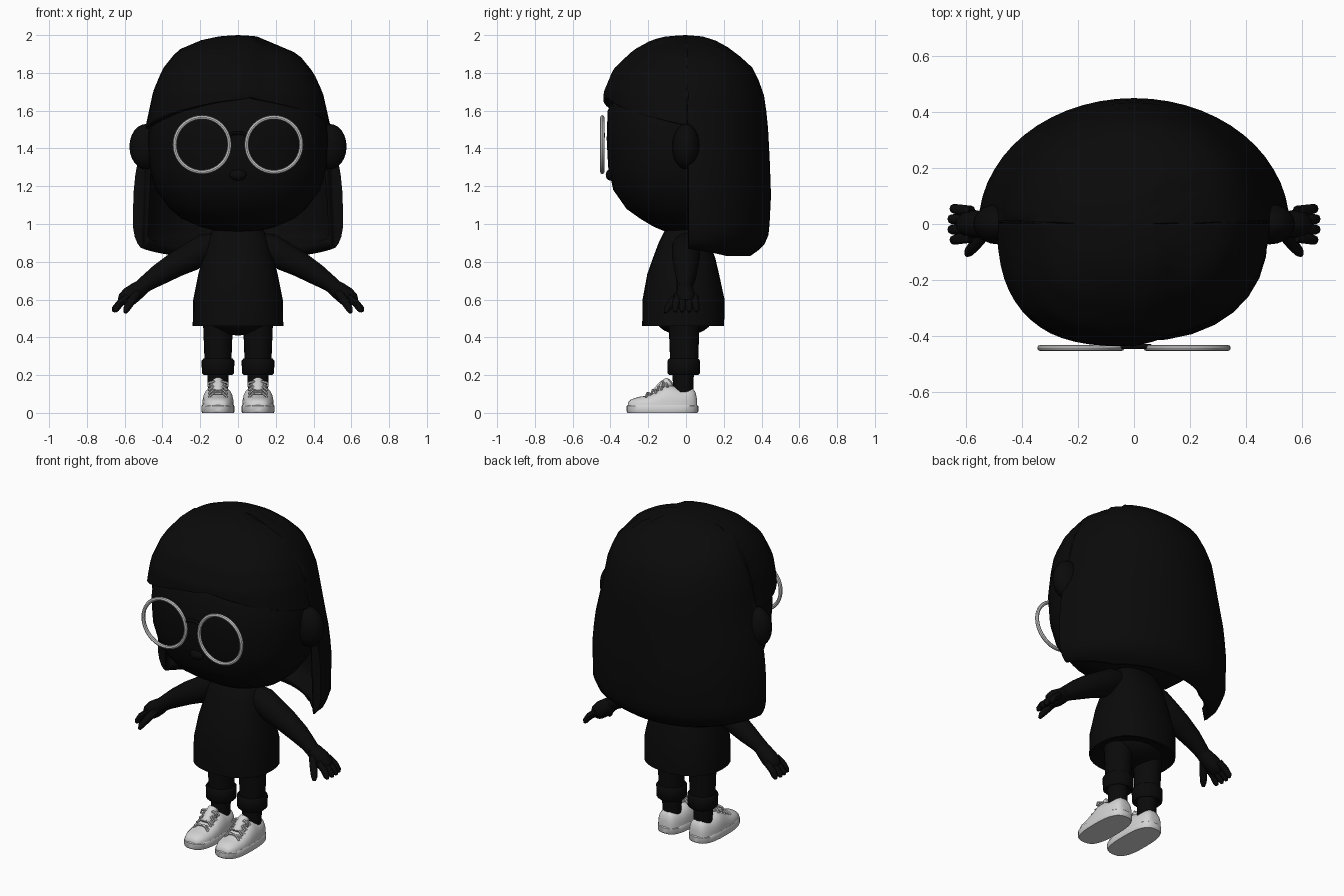
import bpy, bmesh, math
from mathutils import Vector

if "Cube" in bpy.data.objects:
    bpy.data.objects.remove(bpy.data.objects["Cube"], do_unlink=True)


def material(name, value):
    m = bpy.data.materials.new(name)
    m.use_nodes = True
    colour = (value, value, value, 1)
    m.diffuse_color = colour
    m.node_tree.nodes["Principled BSDF"].inputs["Base Color"].default_value = colour
    return m


BLACK = material("black", 0.003)
PALE = material("pale grey", 0.65)


def finish(name, bm, mat, angle=45, recalc=True):
    if recalc:
        bmesh.ops.recalc_face_normals(bm, faces=bm.faces)
    me = bpy.data.meshes.new(name)
    bm.to_mesh(me)
    bm.free()
    me.materials.append(mat)
    ob = bpy.data.objects.new(name, me)
    bpy.context.collection.objects.link(ob)
    bpy.ops.object.select_all(action='DESELECT')
    ob.select_set(True)
    bpy.context.view_layer.objects.active = ob
    bpy.ops.object.shade_smooth_by_angle(angle=math.radians(angle))
    return ob


def spow(v, p):
    return math.copysign(abs(v) ** p, v)


def oval(cx, cy, z, rx, ry, e=2.0, n=24):
    pts = []
    for i in range(n):
        a = math.tau * i / n
        pts.append(Vector((cx + rx * spow(math.cos(a), 2 / e),
                           cy + ry * spow(math.sin(a), 2 / e), z)))
    return pts


def loft(name, rings, mat, angle=45):
    bm = bmesh.new()
    rows = [[bm.verts.new(p) for p in ring] for ring in rings]
    n = len(rows[0])
    for lo, hi in zip(rows, rows[1:]):
        for i in range(n):
            k = (i + 1) % n
            bm.faces.new((lo[i], lo[k], hi[k], hi[i]))
    bm.faces.new(rows[0][::-1])
    bm.faces.new(rows[-1])
    return finish(name, bm, mat, angle)


def tube(name, path, mat, n=12):
    # path points are (x, y, z, radius)
    pts = [Vector(p[:3]) for p in path]
    rings = []
    for i, p in enumerate(pts):
        t = (pts[min(i + 1, len(pts) - 1)] - pts[max(i - 1, 0)]).normalized()
        u = Vector((0, 1, 0)).cross(t).normalized()
        v = t.cross(u)
        r = path[i][3]
        rings.append([p + r * (math.cos(math.tau * k / n) * u + math.sin(math.tau * k / n) * v)
                      for k in range(n)])
    return loft(name, rings, mat)


def ball(name, centre, size, mat):
    bm = bmesh.new()
    bmesh.ops.create_uvsphere(bm, u_segments=20, v_segments=12, radius=1)
    bmesh.ops.scale(bm, vec=size, verts=bm.verts)
    bmesh.ops.translate(bm, vec=centre, verts=bm.verts)
    return finish(name, bm, mat)


# Head: z, half width, front depth, back depth
HEAD = [(0.96, .10, .11, .10), (0.985, .20, .17, .16), (1.03, .30, .245, .22),
        (1.08, .36, .315, .28), (1.18, .435, .385, .34), (1.3, .47, .412, .37),
        (1.45, .48, .42, .38), (1.6, .46, .415, .37), (1.75, .38, .33, .32), (1.88, .2, .18, .18)]
loft("head", [oval(0, (b - f) / 2, z, w, (f + b) / 2, 2.3, 32) for z, w, f, b in HEAD], BLACK)
ball("nose", (0, -.4, 1.26), (.045, .025, .03), BLACK)

# Hair shell: z, half width, front depth, back depth
HAIR = [(2.0, 0, 0, 0), (1.995, .09, .1, .08), (1.975, .19, .18, .15), (1.92, .32, .28, .25),
        (1.82, .40, .385, .36), (1.7, .45, .435, .41), (1.6, .47, .44, .425),
        (1.5, .49, .43, .435), (1.3, .54, .42, .445), (1.15, .555, .42, .45),
        (.95, .555, .42, .44), (.88, .525, .4, .41), (.83, .42, .3, .34)]


def hair_radii(z):
    for hi, lo in zip(HAIR, HAIR[1:]):
        if z >= lo[0]:
            t = (hi[0] - z) / (hi[0] - lo[0])
            return [h + (l - h) * t for h, l in zip(hi[1:], lo[1:])]
    return HAIR[-1][1:]


def hair_point(a, z):
    w, front, back = hair_radii(z)
    s, c = math.sin(a), math.cos(a)
    if c > 0:
        e = 2.8 if s < 0 else 2.3
        x, y = w * spow(s, 2 / e), -front * c ** (2 / e)
        if s > 0:
            y *= 1 - .07 * min(1, s * 4)
    else:
        x, y = w * s, -back * c
    if z > 1.6 and y < .15:      # step at the parting
        z -= .02 * max(0, min(1, (x - .1) / .03)) * min(1, (z - 1.6) * 4)
    return (x, y, z)


def hair_edge(a):
    if abs(a) < 1.59:
        return 1.67 - .1 * abs(a - .12)      # fringe
    return .83 + .04 * max(0, 1 - (abs(a) - 1.59) * 1.5)


angles = sorted([-math.pi + math.tau * i / 56 for i in range(56)] + [-1.6, -1.58, 1.58, 1.6])
LEVELS = 20
bm = bmesh.new()
cols = []
for a in angles:
    low = hair_edge(a)
    cols.append([bm.verts.new(hair_point(a, 2 - (2 - low) * (1 - math.cos(math.pi * j / LEVELS)) / 2))
                 for j in range(LEVELS + 1)])
for c, d in zip(cols, cols[1:] + cols[:1]):
    for j in range(LEVELS):
        bm.faces.new((c[j], c[j + 1], d[j + 1], d[j]))
bmesh.ops.remove_doubles(bm, verts=bm.verts, dist=.0005)
hair = finish("hair", bm, BLACK, recalc=False)
shell = hair.modifiers.new("thickness", 'SOLIDIFY')
shell.thickness = .06
shell.offset = -1

# Neck, shirt and hips
loft("neck", [oval(0, 0, z, .1, .09) for z in (.9, 1.02)], BLACK)
SHIRT = [(.475, .20, -.015, .18), (.46, .225, -.015, .205), (.46, .24, -.015, .217),
         (.6, .237, -.013, .217), (.735, .21, -.015, .19), (.82, .187, -.01, .165),
         (.9, .165, -.01, .135), (.96, .14, -.01, .105), (.99, .09, -.005, .08)]
loft("shirt", [oval(0, y, z, w, d, 2.3, 28) for z, w, y, d in SHIRT], BLACK)
ball("hips", (0, -.01, .5), (.18, .15, .09), BLACK)

# Glasses
for s, side in ((1, "left"), (-1, "right")):
    bpy.ops.mesh.primitive_torus_add(major_radius=.145, minor_radius=.011, major_segments=40,
                                     minor_segments=8, location=(s * .19, -.443, 1.42),
                                     rotation=(math.pi / 2, 0, 0))
    rim = bpy.context.object
    rim.name = side + "_glasses_rim"
    rim.data.materials.append(PALE)
    bpy.ops.object.shade_smooth_by_angle()
tube("glasses_bridge", [(-.06, -.438, 1.46, .009), (-.025, -.438, 1.48, .009),
                        (.025, -.438, 1.48, .009), (.06, -.438, 1.46, .009)], BLACK, 8)

# Shoe outline shared by sole and upper
SHOE_Y, SHOE_L, SHOE_W = -.125, .19, .087


def shoe_width(y):
    t = min(1, abs((y - SHOE_Y) / SHOE_L))
    return SHOE_W * (1 - t ** 2.8) ** (1 / 2.8)


UPPER = [(-.308, .055), (-.29, .072), (-.25, .085), (-.2, .092), (-.15, .118), (-.11, .145),
         (-.07, .145), (-.03, .125), (.01, .13), (.035, .13), (.05, .11), (.058, .075)]

for s, side in ((1, "left"), (-1, "right")):
    ball(side + "_ear", (s * .485, 0, 1.41), (.09, .073, .12), BLACK)

    # Arm, hand and fingers
    tube(side + "_arm", [(s * x, y, z, r) for x, y, z, r in (
        (.1, 0, .9, .06), (.17, 0, .875, .075), (.25, 0, .825, .075), (.33, 0, .785, .067),
        (.42, 0, .73, .056), (.48, -.005, .69, .045), (.52, -.01, .66, .04))], BLACK, 16)
    tube(side + "_palm", [(s * x, y, z, r) for x, y, z, r in (
        (.49, -.01, .68, .038), (.53, -.005, .65, .046), (.57, 0, .62, .05),
        (.6, 0, .595, .045), (.615, 0, .58, .03))], BLACK)
    for i in range(4):
        y = .05 - .034 * i
        reach = .008 if i in (1, 2) else 0
        tube(f"{side}_finger_{i + 1}", [
            (s * .58, y * .9, .615, .02), (s * .625, y, .58, .02),
            (s * (.645 + reach), y * 1.1, .55, .017),
            (s * (.652 + reach), y * 1.1, .535, .008)], BLACK, 8)
    tube(side + "_thumb", [(s * .53, -.03, .64, .022), (s * .565, -.07, .59, .022),
                           (s * .59, -.1, .55, .018), (s * .597, -.11, .53, .009)], BLACK, 8)

    # Trouser leg, rolled cuff and ankle
    x = s * .106
    loft(side + "_trouser_leg", [oval(x, -.01, z, r, r + .003) for z, r in
                                 ((.24, .07), (.35, .074), (.5, .08))], BLACK)
    loft(side + "_cuff", [oval(x, -.012, z, r, r) for z, r in
                          ((.215, .055), (.2, .075), (.21, .085), (.275, .087), (.287, .078),
                           (.28, .06))], BLACK)
    loft(side + "_ankle", [oval(x, -.015, z, r, r) for z, r in ((.09, .052), (.24, .058))], BLACK)

    # Shoe
    loft(side + "_sole", [oval(x, SHOE_Y, z, SHOE_W * k, SHOE_L * k, 2.8, 32) for z, k in
                          ((0, .97), (.008, 1), (.036, 1), (.042, .96))], PALE, 35)
    rings = []
    for y, h in UPPER:
        w = shoe_width(y) * .96
        rings.append([Vector((x + w * spow(math.cos(a), .75), y,
                              .03 + (h - .03) * spow(math.sin(a), .8)))
                      for a in [math.pi * k / 12 for k in range(13)]])
    loft(side + "_shoe_upper", rings, PALE, 50)
    tube(side + "_shoe_tongue", [(x, -.16, .1, .03), (x, -.115, .14, .035),
                                 (x, -.085, .165, .03), (x, -.08, .17, .012)], PALE, 10)
    for i in range(4):
        y, z = -.2 + .03 * i, .098 + .018 * i
        for d in (1, -1):
            tube(f"{side}_lace_{i + 1}{'a' if d > 0 else 'b'}", [
                (x - .05, y - .012 * d, z - .015, .006), (x - .025, y - .006 * d, z + .006, .006),
                (x + .025, y + .006 * d, z + .006, .006), (x + .05, y + .012 * d, z - .015, .006)],
                PALE, 6)
    for d in (1, -1):
        tube(f"{side}_bow_{'outer' if d * s > 0 else 'inner'}", [
            (x, -.125, .15, .007), (x + d * .025, -.125, .166, .007),
            (x + d * .05, -.13, .158, .007), (x + d * .052, -.135, .143, .007),
            (x + d * .025, -.135, .142, .007), (x, -.13, .148, .007)], PALE, 6)
